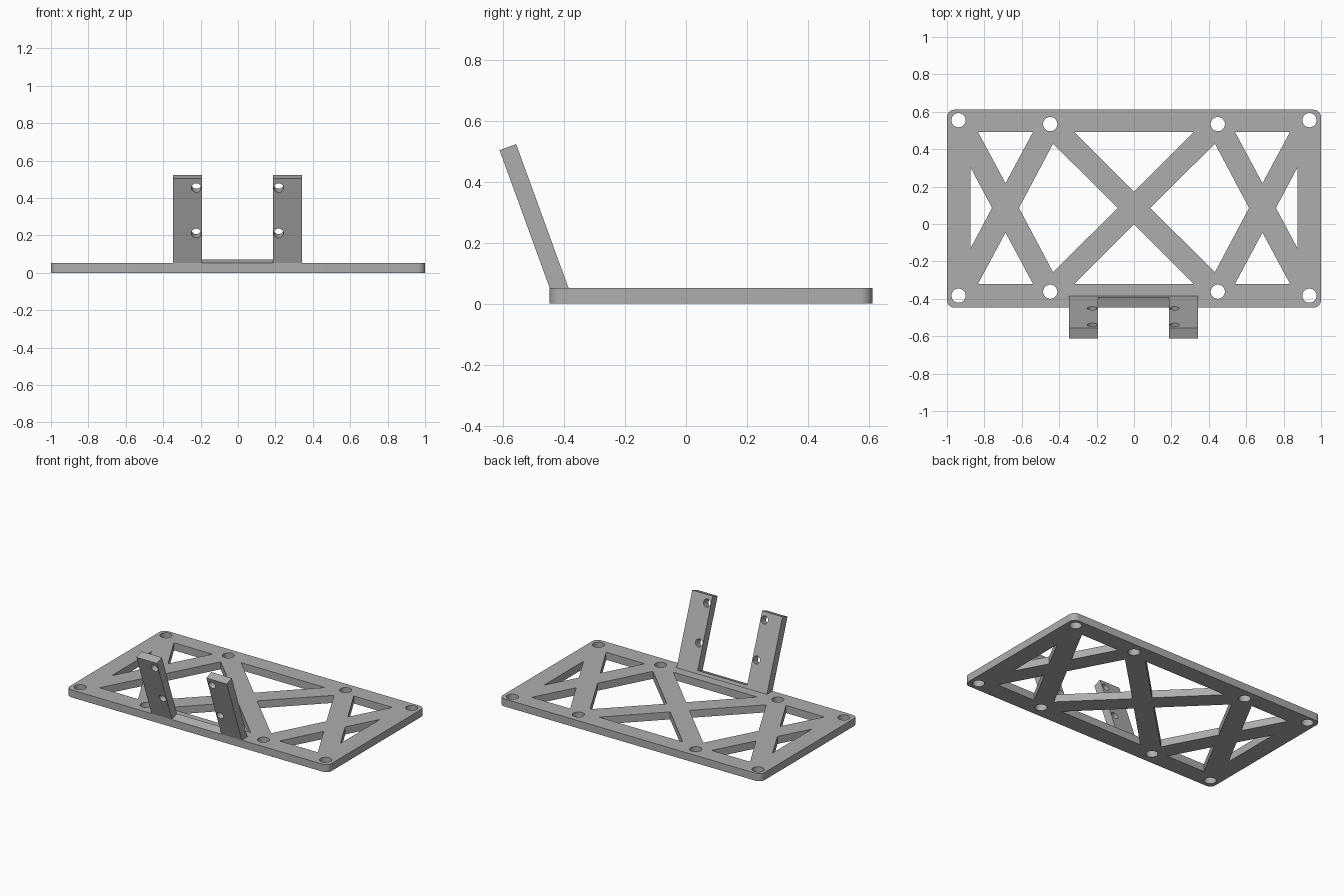
import bpy, bmesh, math

cube = bpy.data.objects.get("Cube")
if cube:
    bpy.data.objects.remove(cube, do_unlink=True)

GREY = (0.42, 0.42, 0.42, 1.0)
grey = bpy.data.materials.new("plain grey")
grey.use_nodes = True
grey.diffuse_color = GREY
grey.node_tree.nodes["Principled BSDF"].inputs["Base Color"].default_value = GREY


def arc(cx, cy, r, start, end, steps):
    angles = [math.radians(start + (end - start) * i / steps) for i in range(steps + 1)]
    return [(cx + r * math.cos(a), cy + r * math.sin(a)) for a in angles]


def circle(cx, cy, r):
    return arc(cx, cy, r, 0, 360, 32)[:-1]


def sheet(name, loops, thickness):
    """Flat part from an outline and its holes, centred on local z."""
    curve = bpy.data.curves.new(name + "_outline", "CURVE")
    curve.dimensions = "2D"
    curve.fill_mode = "BOTH"
    curve.extrude = thickness / 2
    for loop in loops:
        spline = curve.splines.new("POLY")
        spline.points.add(len(loop) - 1)
        for point, (x, y) in zip(spline.points, loop):
            point.co = (x, y, 0, 1)
        spline.use_cyclic_u = True
    helper = bpy.data.objects.new(name + "_outline", curve)
    bpy.context.collection.objects.link(helper)
    bpy.context.view_layer.update()
    evaluated = helper.evaluated_get(bpy.context.evaluated_depsgraph_get())
    mesh = bpy.data.meshes.new_from_object(evaluated)
    bpy.data.objects.remove(helper, do_unlink=True)
    bpy.data.curves.remove(curve)

    bm = bmesh.new()
    bm.from_mesh(mesh)
    bmesh.ops.remove_doubles(bm, verts=bm.verts, dist=1e-5)
    bmesh.ops.recalc_face_normals(bm, faces=bm.faces)
    bm.to_mesh(mesh)
    bm.free()
    mesh.name = name
    mesh.materials.clear()
    mesh.materials.append(grey)
    obj = bpy.data.objects.new(name, mesh)
    bpy.context.collection.objects.link(obj)
    bpy.ops.object.select_all(action="DESELECT")
    obj.select_set(True)
    bpy.context.view_layer.objects.active = obj
    bpy.ops.object.shade_smooth_by_angle(angle=math.radians(30))
    return obj


# Truss plate: rounded rectangle
THICK = 0.052
MID = 0.086          # y of the window pattern's centre line
FRONT, BACK, R = -0.447, 0.611, 0.04
outline = []
for cx, cy, start in ((1 - R, BACK - R, 0), (R - 1, BACK - R, 90),
                      (R - 1, FRONT + R, 180), (1 - R, FRONT + R, 270)):
    outline += arc(cx, cy, R, start, start + 90, 8)
loops = [outline]

# Middle and end windows, mirrored across both axes
for s in (-1, 1):
    loops.append([(-0.32, MID + s * 0.406), (0.32, MID + s * 0.406), (0, MID + s * 0.087)])
    loops.append([(s * 0.615, MID), (s * 0.433, MID + 0.343),
                  (s * 0.086, MID), (s * 0.433, MID - 0.343)])
    loops.append([(s * 0.874, MID + 0.216), (s * 0.874, MID - 0.216), (s * 0.759, MID)])
    for t in (-1, 1):
        loops.append([(s * 0.834, MID + t * 0.406), (s * 0.54, MID + t * 0.406),
                      (s * 0.687, MID + t * 0.132)])
        # Mounting holes
        loops.append(circle(s * 0.938, MID + t * 0.469, 0.038))
        loops.append(circle(s * 0.448, MID + t * 0.448, 0.038))

plate = sheet("truss_plate", loops, THICK)
plate.location.z = THICK / 2

# Tilted bracket: two uprights joined by a low crossbar sunk into the plate
TILT = math.radians(20)
DEPTH = 0.058
OUTER, INNER, HEIGHT, SUNK = 0.345, 0.189, 0.48, -0.04
bracket_loops = [[(-OUTER, SUNK), (OUTER, SUNK), (OUTER, HEIGHT), (INNER, HEIGHT),
                  (INNER, 0), (-INNER, 0), (-INNER, HEIGHT), (-OUTER, HEIGHT)]]
for x in (-0.22, 0.22):
    for y in (0.17, 0.428):
        bracket_loops.append(circle(x, y, 0.026))

bracket = sheet("tilted_bracket", bracket_loops, DEPTH)
bracket.rotation_euler.x = math.pi / 2 + TILT
bracket.location = (-0.003, FRONT + math.cos(TILT) * DEPTH / 2,
                    THICK + math.sin(TILT) * DEPTH / 2)
